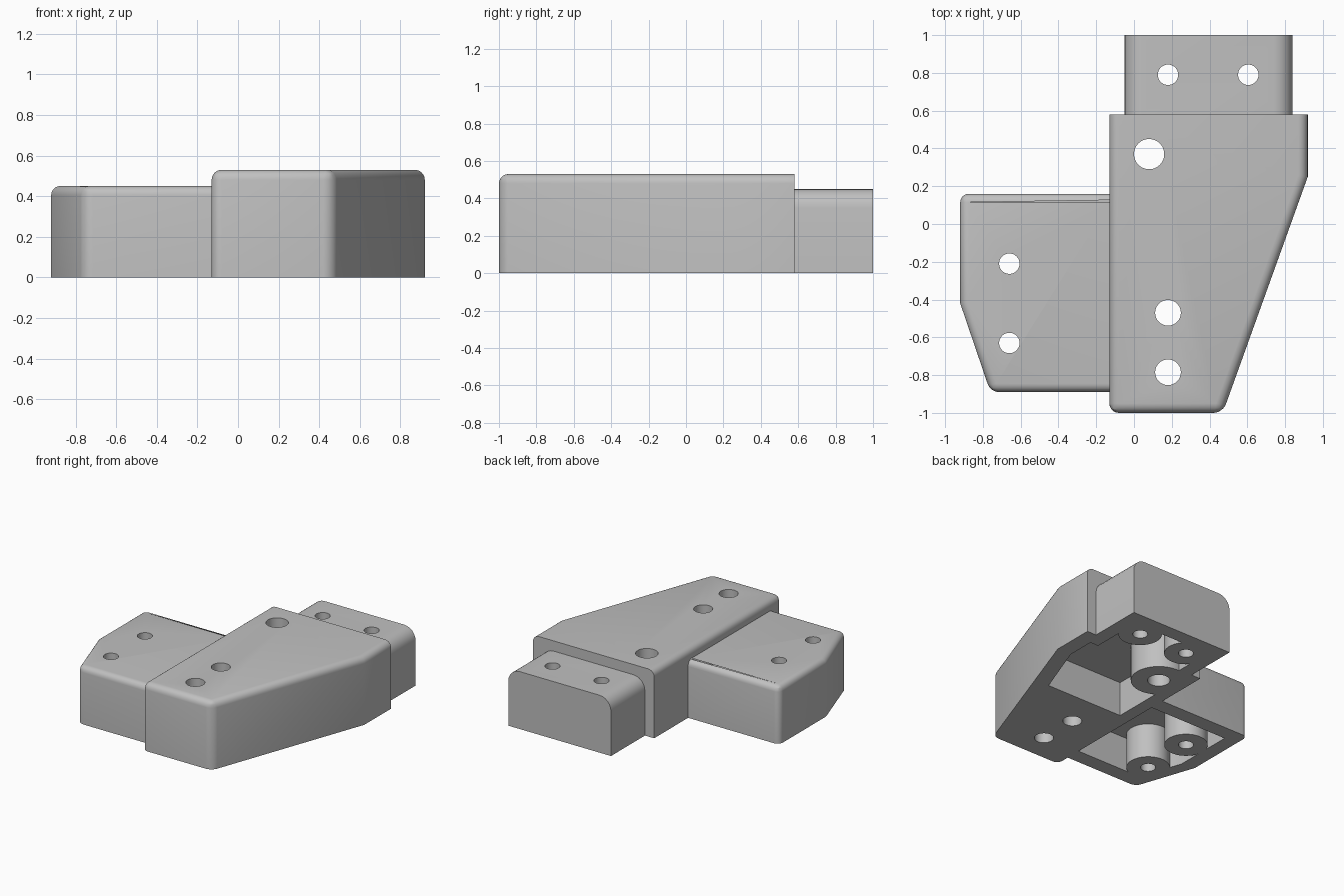
import bpy, bmesh, math

cube = bpy.data.objects.get("Cube")
if cube:
    bpy.data.objects.remove(cube, do_unlink=True)

grey = bpy.data.materials.new("plain grey")
grey.use_nodes = True
COLOUR = (0.53, 0.53, 0.53, 1)
grey.diffuse_color = COLOUR
grey.node_tree.nodes["Principled BSDF"].inputs["Base Color"].default_value = COLOUR


def to_object(name, bm):
    bmesh.ops.recalc_face_normals(bm, faces=bm.faces[:])
    mesh = bpy.data.meshes.new(name)
    bm.to_mesh(mesh)
    bm.free()
    mesh.materials.append(grey)
    obj = bpy.data.objects.new(name, mesh)
    bpy.context.scene.collection.objects.link(obj)
    return obj


def prism(name, outline, z0, z1, top_edges=(), corners=(), radius=0.05):
    """Extruded outline with chosen top edges and upright corners rounded."""
    bm = bmesh.new()
    low = [bm.verts.new((x, y, z0)) for x, y in outline]
    high = [bm.verts.new((x, y, z1)) for x, y in outline]
    n = len(outline)
    bm.faces.new(low[::-1])
    bm.faces.new(high)
    for i in range(n):
        j = (i + 1) % n
        bm.faces.new((low[i], low[j], high[j], high[i]))
    edges = [bm.edges.get((high[i], high[(i + 1) % n])) for i in top_edges]
    edges += [bm.edges.get((low[i], high[i])) for i in corners]
    if edges:
        bmesh.ops.bevel(bm, geom=edges, offset=radius, segments=6,
                        profile=0.5, affect='EDGES')
    return to_object(name, bm)


def cylinder(name, x, y, radius, z0, z1):
    steps = [math.tau * i / 48 for i in range(48)]
    return prism(name, [(x + radius * math.cos(a), y + radius * math.sin(a))
                        for a in steps], z0, z1)


def combine(target, tool, operation):
    """Apply a boolean and drop the tool."""
    mod = target.modifiers.new(operation, 'BOOLEAN')
    mod.operation = operation
    mod.solver = 'EXACT'
    mod.object = tool
    bpy.context.view_layer.objects.active = target
    bpy.ops.object.modifier_apply(modifier=mod.name)
    bpy.data.objects.remove(tool, do_unlink=True)


# Outer blocks: tapered main body, side wing and rear tab
bracket = prism("bracket_body",
                [(-.13, -1), (.47, -1), (.92, .25), (.92, .58), (-.13, .58)],
                0, .53, top_edges=(0, 1, 2, 4), corners=(0, 1))
wing = prism("side_wing",
             [(-.06, .16), (-.92, .16), (-.92, -.42), (-.76, -.89), (-.06, -.89)],
             0, .45, top_edges=(0, 1, 2, 3), corners=(1, 3), radius=0.045)
tab = prism("rear_tab", [(-.05, .5), (.84, .5), (.84, 1), (-.05, 1)],
            0, .45, top_edges=(1, 3), radius=0.1)
for part in (wing, tab):
    combine(bracket, part, 'UNION')

# Screw holes: x, y, hole radius, boss radius (0 = solid surround)
screws = [(.08, .37, .08, .2), (.18, -.47, .068, 0), (.18, -.785, .068, 0),
          (.18, .79, .054, .155), (.605, .79, .054, .155),
          (-.66, -.21, .054, .155), (-.66, -.63, .054, .155)]

# Hollow underside, leaving the bosses standing
CEILING = .27
hollow = prism("main_hollow",
               [(-.03, -.19), (.635, -.19), (.80, .25), (.80, .47), (-.03, .47)],
               -.1, CEILING)
tab_hollow = prism("tab_hollow", [(.06, .4), (.73, .4), (.73, .89), (.06, .89)],
                   -.1, CEILING)
combine(hollow, tab_hollow, 'UNION')
wing_hollow = prism("wing_hollow",
                    [(-.13, .04), (-.81, .04), (-.81, -.44), (-.69, -.77), (-.13, -.77)],
                    -.1, CEILING)
for x, y, hole, boss in screws:
    if boss:
        pocket = wing_hollow if x < -.2 else hollow
        combine(pocket, cylinder("boss", x, y, boss, -.2, .4), 'DIFFERENCE')
for pocket in (hollow, wing_hollow):
    combine(bracket, pocket, 'DIFFERENCE')

# Drill every screw hole right through
for x, y, hole, boss in screws:
    combine(bracket, cylinder("drill", x, y, hole, -.2, .8), 'DIFFERENCE')

# Smooth rounded edges, keep flat faces crisp
bpy.ops.object.select_all(action='DESELECT')
bracket.select_set(True)
bpy.context.view_layer.objects.active = bracket
bpy.ops.object.shade_smooth_by_angle(angle=math.radians(20))
